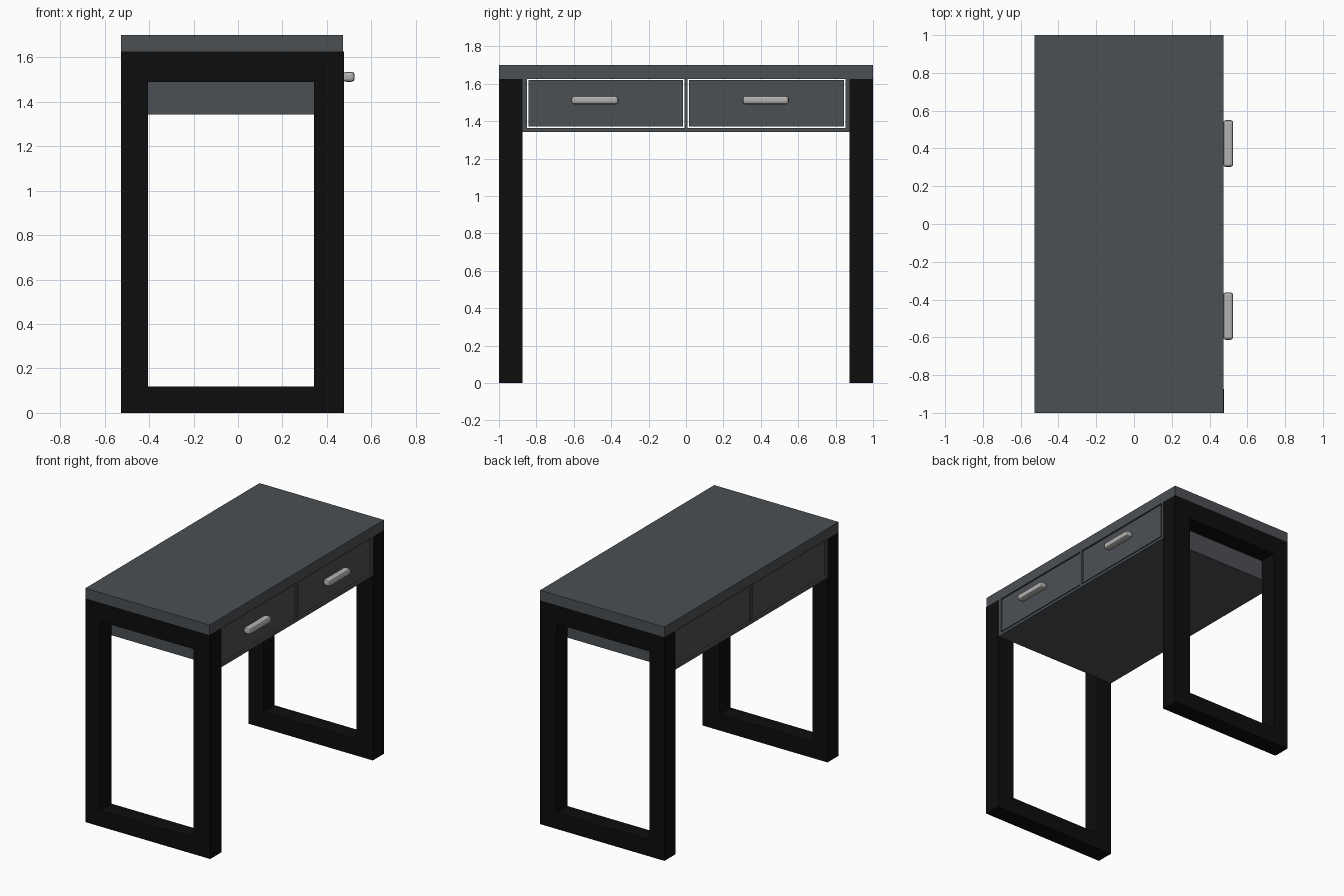
import bpy, bmesh

if "Cube" in bpy.data.objects:
    bpy.data.objects.remove(bpy.data.objects["Cube"])


def material(name, rgb):
    m = bpy.data.materials.new(name)
    m.diffuse_color = (*rgb, 1)
    m.use_nodes = True
    m.node_tree.nodes["Principled BSDF"].inputs["Base Color"].default_value = m.diffuse_color
    return m


GREY = material("slate grey", (0.072, 0.080, 0.088))
BLACK = material("black", (0.004, 0.004, 0.004))
METAL = material("brushed metal", (0.46, 0.45, 0.44))


def finish(name, bm, mat):
    bmesh.ops.recalc_face_normals(bm, faces=bm.faces)
    me = bpy.data.meshes.new(name)
    bm.to_mesh(me)
    bm.free()
    me.materials.append(mat)
    ob = bpy.data.objects.new(name, me)
    bpy.context.collection.objects.link(ob)
    return ob


def box(name, x, y, z, mat, bevel=0):
    bm = bmesh.new()
    bmesh.ops.create_cube(bm, size=1)
    for v in bm.verts:
        v.co = [r[0] + (c + 0.5) * (r[1] - r[0]) for c, r in zip(v.co, (x, y, z))]
    if bevel:
        bmesh.ops.bevel(bm, geom=bm.edges[:], offset=bevel, segments=2,
                        profile=0.5, affect='EDGES')
    return finish(name, bm, mat)


def leg_frame(name, y0, y1, x0, x1):
    """Closed rectangular loop of square tube."""
    outer = [(x0, 0), (x1, 0), (x1, 1.626), (x0, 1.626)]
    inner = [(-0.406, 0.118), (0.342, 0.118), (0.342, 1.49), (-0.406, 1.49)]
    bm = bmesh.new()
    rings = [[bm.verts.new((x, y, z)) for x, z in loop]
             for loop, y in ((outer, y0), (outer, y1), (inner, y1), (inner, y0))]
    for a, b in zip(rings, rings[1:] + rings[:1]):
        for i in range(4):
            j = (i + 1) % 4
            bm.faces.new((a[i], a[j], b[j], b[i]))
    return finish(name, bm, BLACK)


XB, XF = -0.527, 0.473      # back and front of the desk
Z0, Z1 = 1.342, 1.626       # drawer case bottom and top

# Desk top
box("desk_top", (XB, XF), (-1, 1), (Z1, 1.70), GREY)

# Leg frames (the near one stands slightly proud)
leg_frame("near_leg_frame", -1, -0.873, XB, 0.477)
leg_frame("far_leg_frame", 0.873, 1, XB, 0.473)

# Drawer case: bottom board, end boards and divider
box("case_bottom", (XB, XF), (-0.873, 0.873), (Z0, 1.362), GREY)
box("case_near_end", (XB, XF), (-0.873, -0.850), (1.362, Z1), GREY)
box("case_far_end", (XB, XF), (0.853, 0.873), (1.362, Z1), GREY)
box("case_divider", (XB, XF), (-0.007, 0.009), (1.362, Z1), GREY)

# Drawers with a thin gap all round, and their handles
for side, y0, y1, h0, h1 in (("near", -0.842, -0.015, -0.613, -0.362),
                             ("far", 0.017, 0.845, 0.302, 0.550)):
    box(side + "_drawer", (XB + 0.003, XF - 0.003), (y0, y1), (1.370, 1.619), GREY)
    box(side + "_handle", (0.472, 0.525), (h0, h1), (1.490, 1.535), METAL, 0.014)
